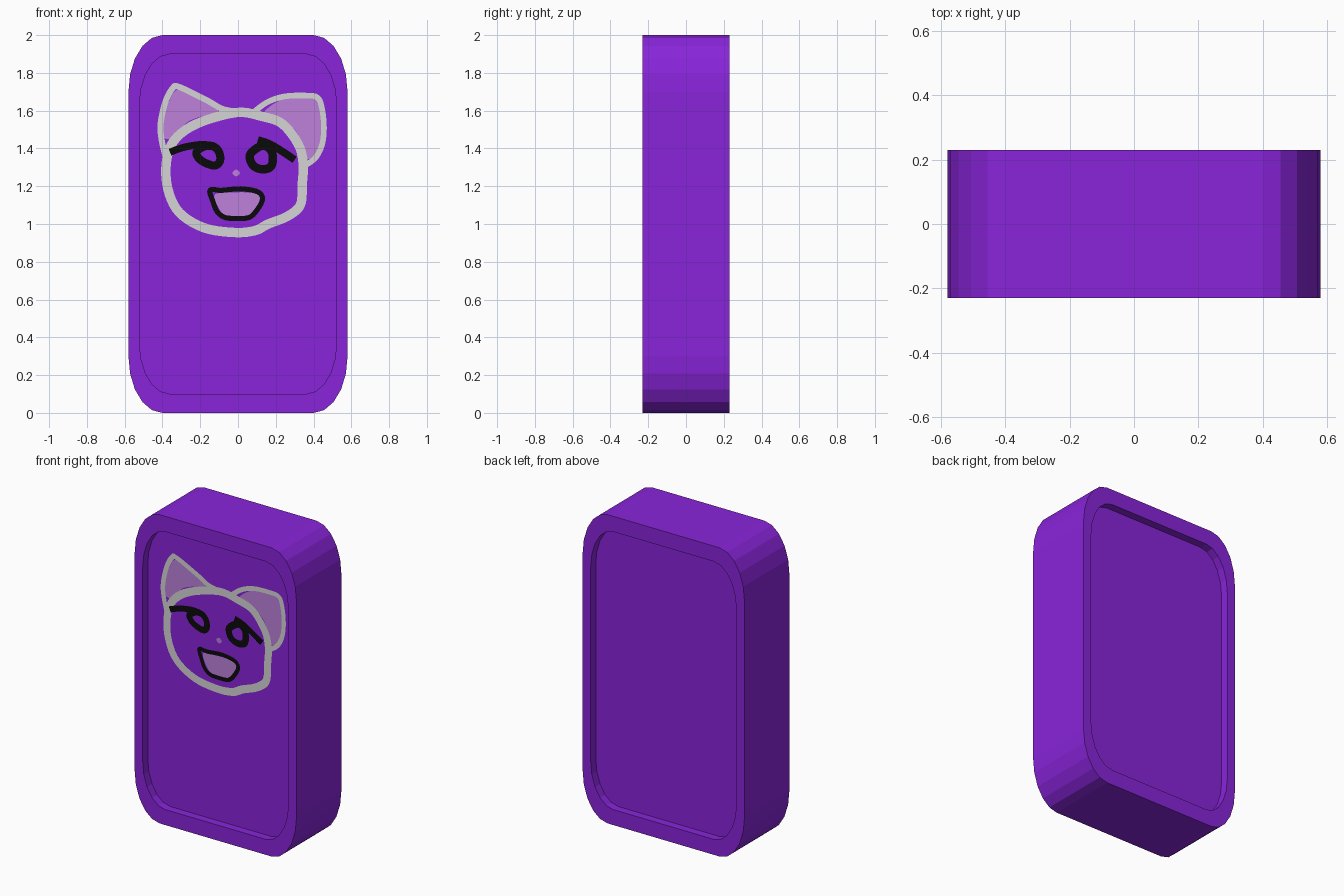
import bpy, bmesh, math
from mathutils import Vector

if "Cube" in bpy.data.objects:
    bpy.data.objects.remove(bpy.data.objects["Cube"])


def material(name, rgb):
    m = bpy.data.materials.new(name)
    m.diffuse_color = (*rgb, 1)
    m.use_nodes = True
    m.node_tree.nodes["Principled BSDF"].inputs["Base Color"].default_value = m.diffuse_color
    return m


PURPLE = material("purple", (0.25, 0.018, 0.70))
GREY = material("light_grey", (0.66, 0.66, 0.67))
LILAC = material("lilac", (0.51, 0.22, 0.71))
BLACK = material("black", (0.003, 0.003, 0.003))


def add_object(name, bm, mat):
    me = bpy.data.meshes.new(name)
    bm.to_mesh(me)
    bm.free()
    me.materials.append(mat)
    ob = bpy.data.objects.new(name, me)
    bpy.context.collection.objects.link(ob)
    return ob


# ---- body: rounded slab with a shallow recess on front and back ----
def outline(scale, y):
    pts = []
    for sx, sz, start in ((1, 1, 0), (-1, 1, 90), (-1, -1, 180), (1, -1, 270)):
        for k in range(6):
            a = math.radians(start + 18 * k)
            x = sx * 0.40 + 0.18 * math.cos(a)
            z = sz * 0.70 + 0.30 * math.sin(a)
            pts.append((x * scale, y, 1 + z * scale))
    return pts


bm = bmesh.new()
sections = ((0.9, -0.178), (0.9, -0.23), (1, -0.23), (1, 0.23), (0.9, 0.23), (0.9, 0.178))
loops = [[bm.verts.new(p) for p in outline(s, y)] for s, y in sections]
for a, b in zip(loops, loops[1:]):
    for i in range(len(a)):
        j = (i + 1) % len(a)
        bm.faces.new((a[i], a[j], b[j], b[i]))
bm.faces.new(loops[0])
bm.faces.new(loops[-1])
bmesh.ops.recalc_face_normals(bm, faces=bm.faces)
add_object("body", bm, PURPLE)


# ---- painted face: thin plates lying on the front recess floor ----
FLOOR = -0.178


def smooth(points, closed, steps=5):
    """Catmull-Rom curve through 2D points."""
    p = [Vector(q) for q in points]
    n = len(p)
    get = (lambda i: p[i % n]) if closed else (lambda i: p[max(0, min(n - 1, i))])
    out = []
    for i in range(n if closed else n - 1):
        a, b, c, d = (get(i + k) for k in (-1, 0, 1, 2))
        for s in range(steps):
            t = s / steps
            out.append(0.5 * (2 * b + (c - a) * t + (2 * a - 5 * b + 4 * c - d) * t ** 2
                              + (3 * b - a - 3 * c + d) * t ** 3))
    if not closed:
        out.append(p[-1])
    return out


def face_front(bm):
    bm.normal_update()
    bmesh.ops.reverse_faces(bm, faces=[f for f in bm.faces if f.normal.y > 0])


def stroke(name, points, width, mat, lift, closed=False):
    c = smooth(points, closed)
    n = len(c)
    bm = bmesh.new()
    rows = []
    for i in range(n):
        prev, nxt = (c[i - 1], c[(i + 1) % n]) if closed else (c[max(i - 1, 0)], c[min(i + 1, n - 1)])
        t = (nxt - prev).normalized()
        side = Vector((-t.y, t.x)) * width / 2
        rows.append([bm.verts.new((q.x, FLOOR - lift, q.y)) for q in (c[i] + side, c[i] - side)])
    for i in range(n if closed else n - 1):
        a, b = rows[i], rows[(i + 1) % n]
        bm.faces.new((a[0], a[1], b[1], b[0]))
    face_front(bm)
    add_object(name, bm, mat)


def patch(name, points, mat, lift):
    bm = bmesh.new()
    bm.faces.new([bm.verts.new((q.x, FLOOR - lift, q.y)) for q in smooth(points, True)])
    face_front(bm)
    add_object(name, bm, mat)


# ears
patch("left_ear_fill", [(-.395, 1.46), (-.395, 1.56), (-.365, 1.65), (-.32, 1.71), (-.225, 1.67),
                        (-.115, 1.61), (-.12, 1.585), (-.21, 1.565), (-.28, 1.53), (-.33, 1.46)], LILAC, .002)
patch("right_ear_fill", [(.14, 1.595), (.195, 1.64), (.275, 1.67), (.405, 1.665), (.44, 1.60), (.445, 1.50),
                         (.435, 1.40), (.385, 1.345), (.34, 1.36), (.335, 1.43), (.30, 1.50), (.23, 1.55),
                         (.145, 1.57)], LILAC, .002)
stroke("left_ear_line", [(-.385, 1.36), (-.405, 1.45), (-.41, 1.53), (-.385, 1.645), (-.345, 1.72),
                         (-.31, 1.725), (-.165, 1.655), (-.085, 1.61), (-.01, 1.595)], .032, GREY, .004)
stroke("right_ear_line", [(.08, 1.59), (.155, 1.645), (.245, 1.675), (.35, 1.68), (.42, 1.67), (.445, 1.61),
                          (.455, 1.51), (.445, 1.42), (.41, 1.35), (.355, 1.31)], .03, GREY, .004)

# head outline
stroke("head_line", [(-.01, 1.59), (-.22, 1.53), (-.34, 1.44), (-.38, 1.32), (-.37, 1.18), (-.31, 1.06),
                     (-.18, .98), (-.02, .955), (.09, .965), (.16, 1.0), (.26, 1.04), (.33, 1.10),
                     (.34, 1.21), (.345, 1.32), (.32, 1.42), (.235, 1.53), (.125, 1.57)],
       .05, GREY, .005, True)

# eyes with lashes
stroke("left_eye", [(-.22, 1.38), (-.18, 1.41), (-.13, 1.41), (-.1, 1.38), (-.095, 1.335), (-.12, 1.31),
                    (-.165, 1.32), (-.205, 1.345)], .043, BLACK, .006, True)
stroke("left_lash", [(-.36, 1.38), (-.29, 1.405), (-.2, 1.42), (-.13, 1.415)], .038, BLACK, .007)
stroke("right_eye", [(.062, 1.36), (.09, 1.395), (.135, 1.415), (.175, 1.39), (.185, 1.34), (.17, 1.30),
                     (.125, 1.29), (.08, 1.31)], .045, BLACK, .006, True)
stroke("right_lash", [(.105, 1.445), (.165, 1.425), (.225, 1.39), (.30, 1.34)], .04, BLACK, .007)

# nose and mouth
patch("nose", [(-.03, 1.27), (-.01, 1.288), (.01, 1.27), (-.01, 1.252)], LILAC, .002)
patch("mouth_fill", [(-.125, 1.15), (-.085, 1.165), (.085, 1.165), (.115, 1.13), (.08, 1.07), (.04, 1.04),
                     (-.065, 1.045), (-.11, 1.1)], LILAC, .002)
stroke("mouth_line", [(-.148, 1.18), (-.135, 1.125), (-.11, 1.065), (-.07, 1.035), (-.015, 1.03), (.06, 1.035),
                      (.105, 1.08), (.13, 1.135), (.105, 1.17), (.035, 1.185), (-.02, 1.185), (-.09, 1.178)],
       .027, BLACK, .006, True)
